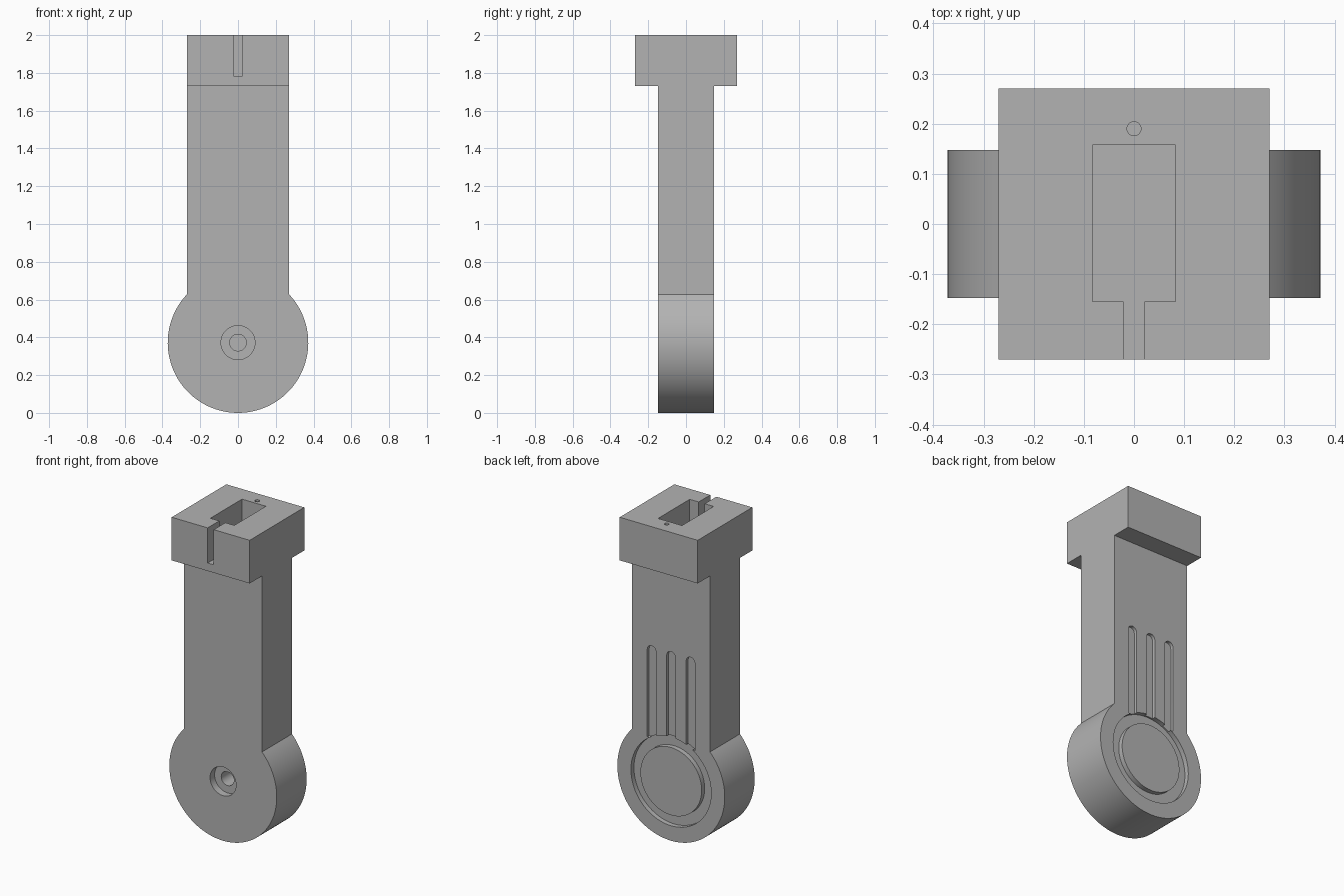
import bpy
import bmesh
from math import sin, cos, pi, asin

cube = bpy.data.objects.get("Cube")
if cube:
    bpy.data.objects.remove(cube, do_unlink=True)

R = 0.372        # round end radius, also its centre height
HALF = 0.27      # half width of the shaft and head
DEPTH = 0.148    # half thickness of the shaft
SHOULDER = 1.73  # underside of the head

grey = bpy.data.materials.new("plain grey")
grey.use_nodes = True
colour = (0.45, 0.45, 0.45, 1)
grey.diffuse_color = colour
grey.node_tree.nodes["Principled BSDF"].inputs["Base Color"].default_value = colour


def prism(name, points, y0, y1):
    """Extrude an x-z outline from y0 to y1."""
    bm = bmesh.new()
    face = bm.faces.new([bm.verts.new((x, y0, z)) for x, z in points])
    new = bmesh.ops.extrude_face_region(bm, geom=[face])["geom"]
    moved = [v for v in new if isinstance(v, bmesh.types.BMVert)]
    bmesh.ops.translate(bm, verts=moved, vec=(0, y1 - y0, 0))
    bmesh.ops.recalc_face_normals(bm, faces=bm.faces)
    mesh = bpy.data.meshes.new(name)
    bm.to_mesh(mesh)
    bm.free()
    mesh.materials.append(grey)
    obj = bpy.data.objects.new(name, mesh)
    bpy.context.collection.objects.link(obj)
    return obj


def box(name, x0, x1, y0, y1, z0, z1):
    return prism(name, [(x0, z0), (x1, z0), (x1, z1), (x0, z1)], y0, y1)


def arc(cx, cz, r, a0, a1, n):
    return [(cx + r * cos(a0 + (a1 - a0) * i / n),
             cz + r * sin(a0 + (a1 - a0) * i / n)) for i in range(n + 1)]


def circle(r, n=64):
    return arc(0, R, r, 0, 2 * pi, n)[:-1]


def combine(target, tool, operation="DIFFERENCE"):
    """Apply a boolean and discard the tool."""
    mod = target.modifiers.new(tool.name, "BOOLEAN")
    mod.operation = operation
    mod.solver = "EXACT"
    mod.object = tool
    bpy.context.view_layer.objects.active = target
    bpy.ops.object.modifier_apply(modifier=mod.name)
    bpy.data.objects.remove(tool, do_unlink=True)


# Shaft with a round end
a = pi - asin((R ** 2 - HALF ** 2) ** 0.5 / R)
outline = arc(0, R, R, a, 3 * pi - a, 96)
outline += [(HALF, SHOULDER + 0.02), (-HALF, SHOULDER + 0.02)]
arm = prism("arm", outline, -DEPTH, DEPTH)

# Square head
combine(arm, box("head", -HALF, HALF, -HALF, HALF, SHOULDER, 2), "UNION")

# Pocket, cable slot and screw hole in the head
combine(arm, box("pocket", -0.083, 0.083, -0.155, 0.158, 1.78, 2.1))
combine(arm, box("cable_slot", -0.021, 0.021, -0.4, -0.15, 1.78, 2.1))
screw = prism("screw_hole", arc(0, 0, 0.014, 0, 2 * pi, 24)[:-1], -0.1, 0.1)
screw.rotation_euler.x = pi / 2
screw.location = (0, 0.19, 2)
bpy.context.view_layer.update()
combine(arm, screw)

# Stepped shaft bore in the front, the inner one slightly flattened on top
combine(arm, prism("counterbore", circle(0.09), -0.3, -DEPTH + 0.045))
flat = [(x, min(z, R + 0.041)) for x, z in circle(0.044, 48)]
combine(arm, prism("shaft_bore", flat, -0.3, 0.04))

# Three finger grooves in the back
for x in (-0.135, 0, 0.135):
    finger = [(x - 0.03, R + 0.235), (x + 0.03, R + 0.235)]
    finger += arc(x, 1.155, 0.03, 0, pi, 16)
    combine(arm, prism("finger_groove", finger, DEPTH - 0.02, 0.3))

# Ring groove around a raised disc in the back
ring = prism("ring_groove", circle(0.278, 96), DEPTH - 0.03, 0.3)
combine(ring, prism("disc", circle(0.212, 96), -0.1, 0.4))
combine(arm, ring)

bpy.ops.object.select_all(action="DESELECT")
arm.select_set(True)
bpy.context.view_layer.objects.active = arm
bpy.ops.object.shade_smooth_by_angle(angle=pi / 6)
